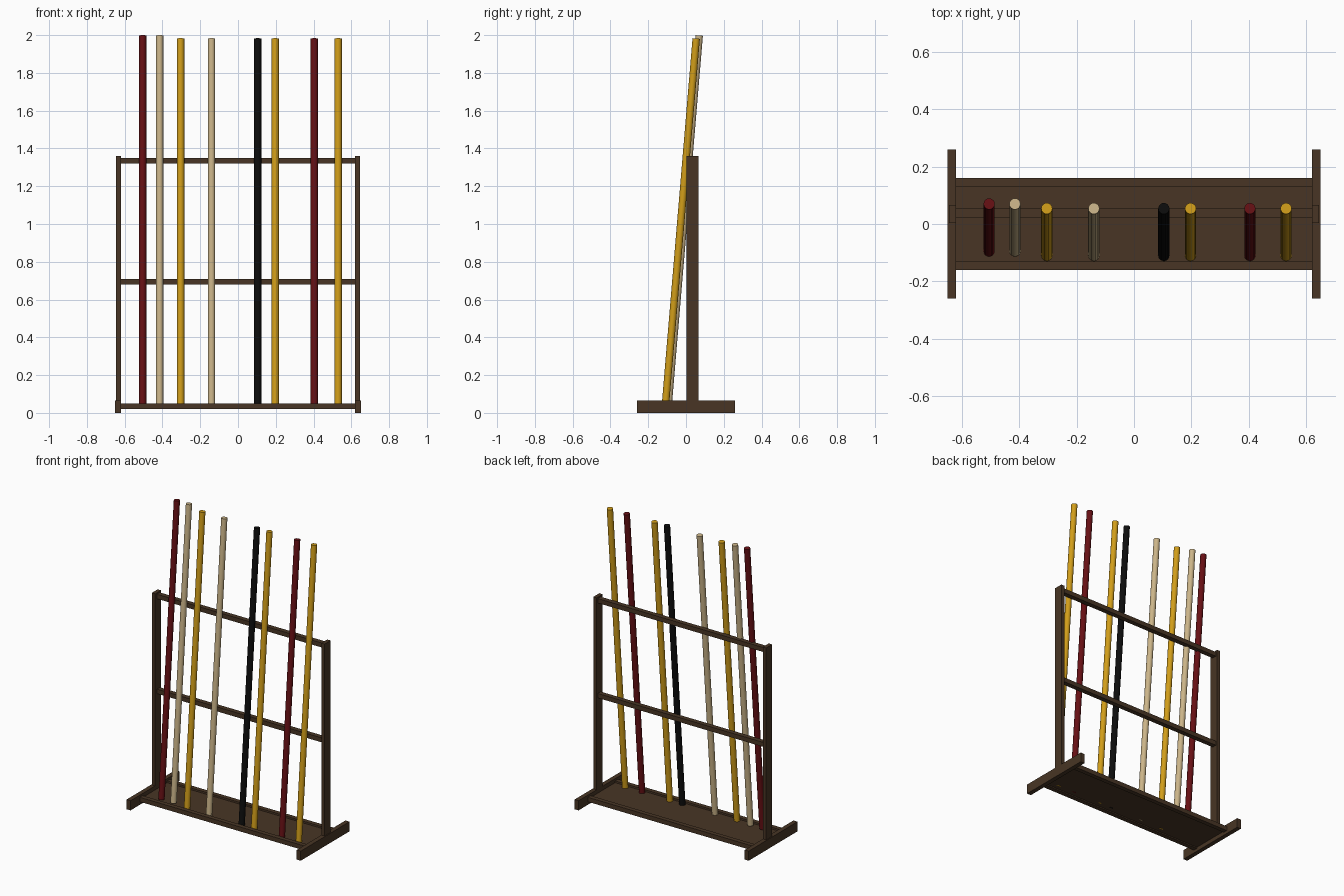
import bpy
import math
from mathutils import Vector

cube = bpy.data.objects.get("Cube")
if cube:
    bpy.data.objects.remove(cube, do_unlink=True)


def make_material(name, rgb):
    mat = bpy.data.materials.new(name)
    mat.use_nodes = True
    color = (*rgb, 1)
    mat.diffuse_color = color
    mat.node_tree.nodes["Principled BSDF"].inputs["Base Color"].default_value = color
    return mat


wood = make_material("dark wood", (0.065, 0.036, 0.018))
red = make_material("deep red", (0.135, 0.005, 0.007))
cream = make_material("cream", (0.60, 0.46, 0.25))
yellow = make_material("golden yellow", (0.64, 0.34, 0.010))
black = make_material("black", (0.004, 0.004, 0.004))


def box(name, x, y, z):
    """Wooden box from (low, high) ranges on each axis."""
    spans = (x, y, z)
    bpy.ops.mesh.primitive_cube_add(size=1, location=[sum(s) / 2 for s in spans])
    obj = bpy.context.object
    obj.name = name
    obj.scale = [s[1] - s[0] for s in spans]
    bpy.ops.object.transform_apply(location=False, rotation=False, scale=True)
    obj.data.materials.append(wood)


# Feet and uprights at both ends
for side, s in (("right", -1), ("left", 1)):
    box(side + "_foot", sorted((s * 0.62, s * 0.65)), (-0.26, 0.26), (0, 0.065))
    box(side + "_post", sorted((s * 0.62, s * 0.645)), (0.003, 0.066), (0.065, 1.36))

# Cross rails
for name, z in (("middle_rail", 0.695), ("top_rail", 1.335)):
    box(name, (-0.62, 0.62), (0.022, 0.054), (z - 0.015, z + 0.015))

# Tray: thin floor between two raised rims
box("tray_floor", (-0.62, 0.62), (-0.13, 0.13), (0.028, 0.038))
for name, s in (("front_rim", -1), ("back_rim", 1)):
    box(name, (-0.62, 0.62), sorted((s * 0.13, s * 0.16)), (0.02, 0.05))

# Leaning poles: position along the rack, material, offset up and back
LEAN = math.radians(4.8)
LENGTH = 1.96
RADIUS = 0.0195
AXIS = Vector((0, math.sin(LEAN), math.cos(LEAN)))
poles = [
    (-0.505, red, 0.016), (-0.415, cream, 0.016),
    (-0.304, yellow, 0), (-0.14, cream, 0),
    (0.104, black, 0), (0.197, yellow, 0),
    (0.404, red, 0), (0.53, yellow, 0),
]
for i, (x, mat, shift) in enumerate(poles, 1):
    top = Vector((x, 0.054 + shift, 1.982 + shift))
    bpy.ops.mesh.primitive_cylinder_add(
        vertices=16, radius=RADIUS, depth=LENGTH,
        location=top - AXIS * LENGTH / 2, rotation=(-LEAN, 0, 0))
    pole = bpy.context.object
    pole.name = f"pole_{i}"
    pole.data.materials.append(mat)
    bpy.ops.object.shade_smooth_by_angle(angle=math.radians(40))
